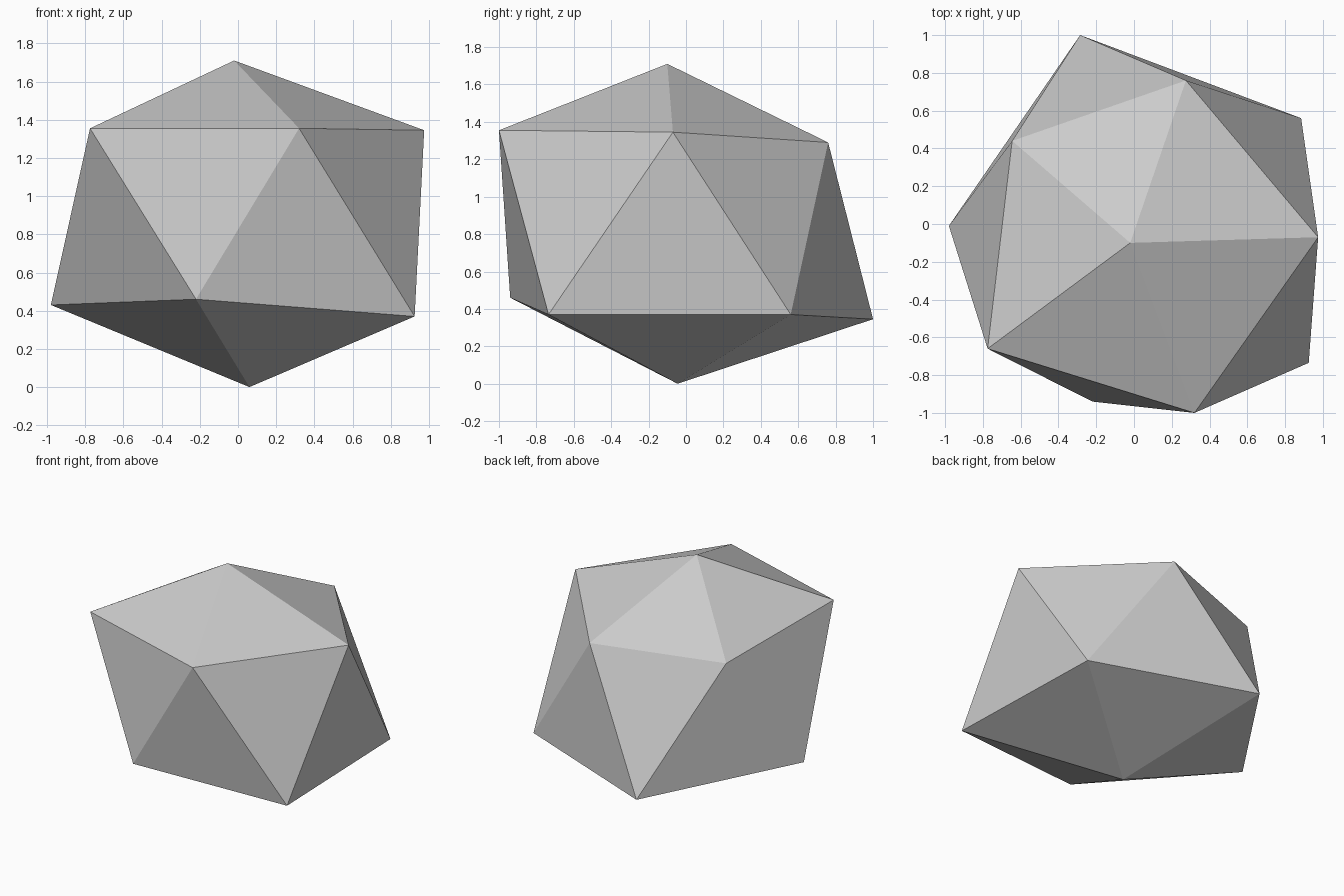
import bpy
import bmesh

# Remove the default cube
cube = bpy.data.objects.get("Cube")
if cube:
    bpy.data.objects.remove(cube, do_unlink=True)

# Plain grey stone
grey = bpy.data.materials.new("light grey")
grey.use_nodes = True
colour = (0.6, 0.6, 0.6, 1)
grey.diffuse_color = colour
grey.node_tree.nodes["Principled BSDF"].inputs["Base Color"].default_value = colour

# Irregular twenty-sided rock: two poles and two staggered rings of five corners
top_point = (-0.02, -0.10, 1.71)
bottom_point = (0.06, -0.045, 0)
upper_ring = [(-0.775, -0.66, 1.355), (0.32, -1, 1.355), (0.975, -0.07, 1.345),
              (0.275, 0.76, 1.29), (-0.645, 0.44, 1.26)]
lower_ring = [(-0.22, -0.94, 0.46), (0.925, -0.735, 0.37), (0.885, 0.56, 0.37),
              (-0.285, 1, 0.345), (-0.98, -0.01, 0.43)]

bm = bmesh.new()
top, bottom = bm.verts.new(top_point), bm.verts.new(bottom_point)
upper = [bm.verts.new(p) for p in upper_ring]
lower = [bm.verts.new(p) for p in lower_ring]

# Cap, zigzag band and base, one wedge at a time
for i in range(len(upper)):
    j = (i + 1) % len(upper)
    bm.faces.new((top, upper[i], upper[j]))
    bm.faces.new((upper[i], lower[i], upper[j]))
    bm.faces.new((lower[i], lower[j], upper[j]))
    bm.faces.new((bottom, lower[j], lower[i]))
bmesh.ops.recalc_face_normals(bm, faces=bm.faces)

mesh = bpy.data.meshes.new("faceted_rock")
bm.to_mesh(mesh)
bm.free()
mesh.materials.append(grey)
rock = bpy.data.objects.new("faceted_rock", mesh)
bpy.context.collection.objects.link(rock)
